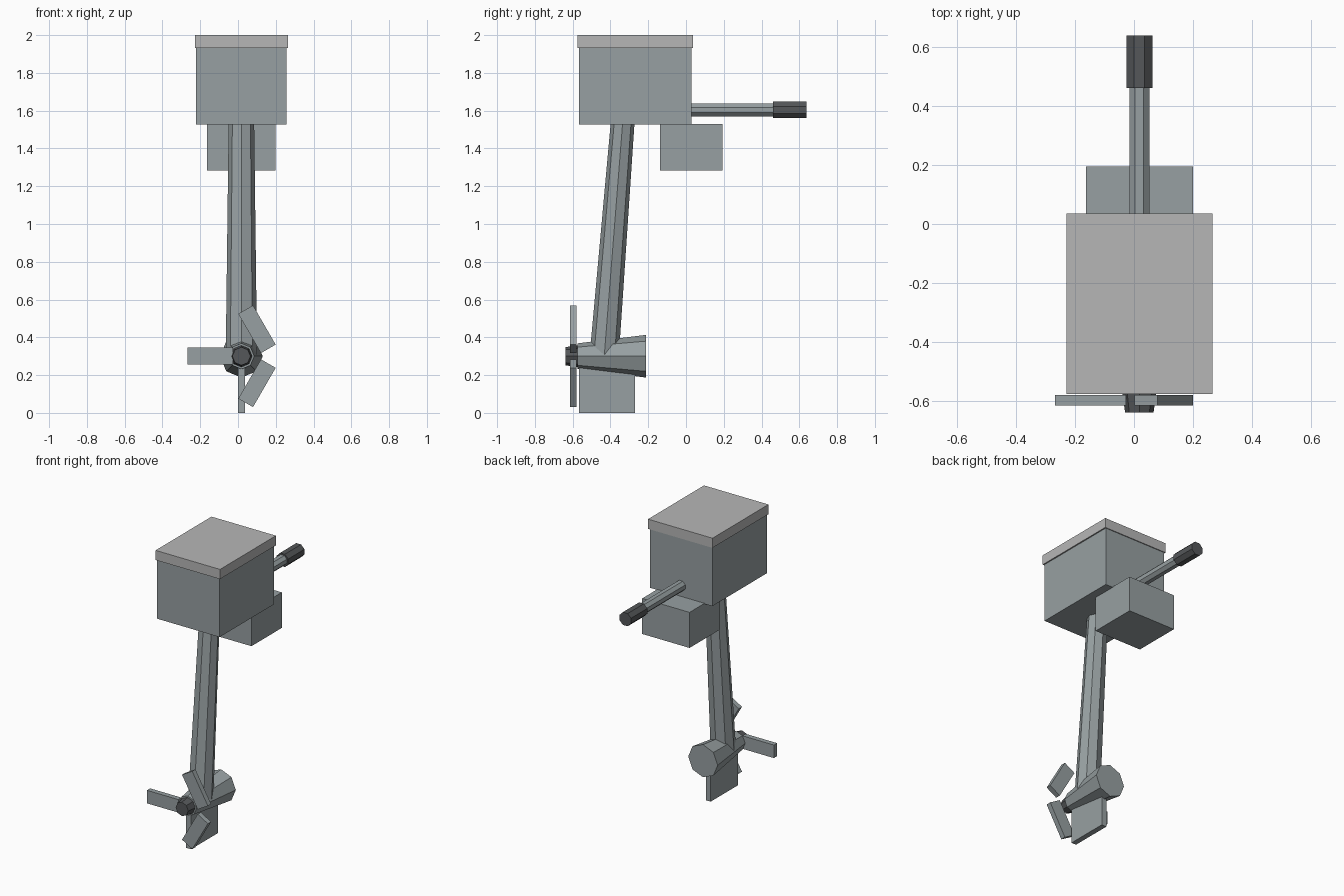
import bpy, math
from mathutils import Vector

if "Cube" in bpy.data.objects:
    bpy.data.objects.remove(bpy.data.objects["Cube"])

CX = 0.018  # centre line of the motor


def material(name, rgb):
    m = bpy.data.materials.new(name)
    m.diffuse_color = (*rgb, 1)
    m.use_nodes = True
    m.node_tree.nodes["Principled BSDF"].inputs["Base Color"].default_value = m.diffuse_color
    return m


BODY = material("blue_grey", (0.31, 0.35, 0.36))
PALE = material("pale_grey", (0.47, 0.47, 0.47))
DARK = material("dark_grey", (0.09, 0.095, 0.1))


def box(name, lo, hi, mat=BODY):
    lo, hi = Vector(lo), Vector(hi)
    bpy.ops.mesh.primitive_cube_add(size=1, location=(lo + hi) / 2)
    o = bpy.context.object
    o.name = name
    o.scale = hi - lo
    o.data.materials.append(mat)
    return o


def rod(name, a, b, r1, r2, mat=BODY, turn=0.0, squash=1.0):
    """Eight-sided tapered rod from a to b."""
    a, b = Vector(a), Vector(b)
    bpy.ops.mesh.primitive_cone_add(vertices=8, radius1=r1, radius2=r2,
                                    depth=(b - a).length, location=(a + b) / 2)
    o = bpy.context.object
    o.name = name
    # tilt about x only, so that the facets stay lined up with the axes
    d = b - a
    tilt = math.atan2(-d.y, d.z)
    o.rotation_mode = 'XYZ'
    o.rotation_euler = (tilt, 0, 0)
    for v in o.data.vertices:
        c, s = math.cos(turn), math.sin(turn)
        x, y = v.co.x, v.co.y
        v.co.x, v.co.y = c * x - s * y, (s * x + c * y) * squash
    o.data.materials.append(mat)
    return o


# Engine housing, lid and mounting bracket
box("engine_housing", (-0.222, -0.567, 1.526), (0.256, 0.03, 1.936))
box("engine_lid", (-0.228, -0.575, 1.933), (0.265, 0.036, 2.0), PALE)
box("mounting_bracket", (-0.163, -0.137, 1.284), (0.199, 0.194, 1.53))

# Steering handle with grip
flat = math.pi / 8
k = 1 / math.cos(flat)
rod("steering_handle", (CX, 0.0, 1.604), (CX, 0.47, 1.604), 0.034 * k, 0.034 * k, turn=flat)
rod("handle_grip", (CX, 0.46, 1.604), (CX, 0.638, 1.604), 0.044 * k, 0.044 * k, DARK, turn=flat)

# Leaning drive leg
rod("drive_leg", (CX, -0.433, 0.3), (CX, -0.332, 1.58), 0.083, 0.067, squash=0.93)

# Gearcase, fin and propeller hub
rod("gearcase", (CX, -0.211, 0.3), (CX, -0.575, 0.3), 0.113, 0.068)
box("fin", (0.0, -0.566, 0.0), (0.037, -0.27, 0.28))
rod("propeller_hub", (CX, -0.57, 0.3), (CX, -0.638, 0.3), 0.058, 0.048, DARK)

# Three propeller blades around the hub
for i, ang in enumerate((180, 60, -60)):
    t = math.radians(ang)
    x, z = CX + 0.165 * math.cos(t), 0.3 + 0.165 * math.sin(t)
    blade = box(f"propeller_blade_{i + 1}", (x - 0.12, -0.614, z - 0.045),
                (x + 0.12, -0.579, z + 0.045))
    blade.rotation_euler.y = t
